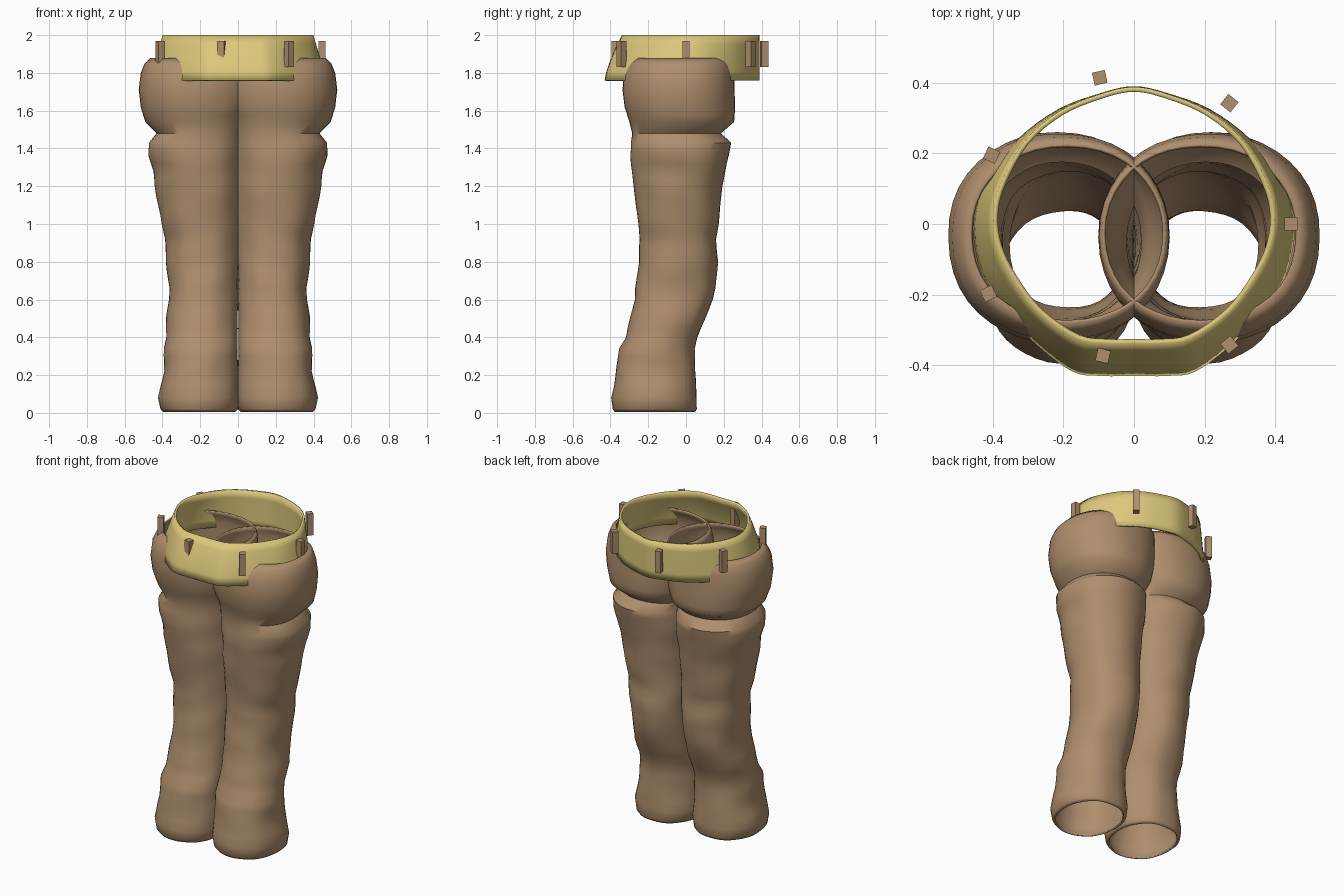
import bpy, math
from mathutils import Vector

if "Cube" in bpy.data.objects:
    bpy.data.objects.remove(bpy.data.objects["Cube"])


def material(name, color):
    m = bpy.data.materials.new(name)
    m.diffuse_color = (*color, 1)
    m.use_nodes = True
    m.node_tree.nodes["Principled BSDF"].inputs["Base Color"].default_value = m.diffuse_color
    return m


TAN = material("tan cloth", (0.43, 0.275, 0.155))
YELLOW = material("straw yellow", (0.72, 0.58, 0.20))


def make_object(name, verts, faces, mat, angle=50):
    me = bpy.data.meshes.new(name)
    me.from_pydata(verts, [], faces)
    me.materials.append(mat)
    ob = bpy.data.objects.new(name, me)
    bpy.context.collection.objects.link(ob)
    bpy.ops.object.select_all(action='DESELECT')
    ob.select_set(True)
    bpy.context.view_layer.objects.active = ob
    bpy.ops.object.shade_smooth_by_angle(angle=math.radians(angle))
    return ob


def tube_faces(rings, n, flip=False):
    out = []
    for r in range(rings - 1):
        for i in range(n):
            j = (i + 1) % n
            f = (r * n + i, r * n + j, (r + 1) * n + j, (r + 1) * n + i)
            out.append(f[::-1] if flip else f)
    return out


def thicken(ob, t):
    s = ob.modifiers.new("cloth thickness", 'SOLIDIFY')
    s.thickness = t
    s.offset = -1


# leg outline: height, inner x, outer x, front y, back y
LEG = [
    (0.005, 0.015, 0.395, -0.375, 0.05), (0.02, 0.0, 0.41, -0.385, 0.06),
    (0.08, -0.01, 0.422, -0.392, 0.06), (0.14, -0.005, 0.41, -0.38, 0.055),
    (0.22, 0.0, 0.392, -0.37, 0.05), (0.34, 0.0, 0.39, -0.355, 0.045),
    (0.40, 0.0, 0.378, -0.318, 0.06), (0.50, 0.0, 0.38, -0.295, 0.105),
    (0.60, 0.0, 0.366, -0.272, 0.14), (0.66, 0.0, 0.362, -0.27, 0.155),
    (0.80, -0.005, 0.38, -0.25, 0.168), (0.92, -0.01, 0.385, -0.245, 0.16),
    (1.00, -0.01, 0.405, -0.255, 0.17), (1.20, -0.02, 0.44, -0.28, 0.19),
    (1.28, -0.025, 0.45, -0.285, 0.21), (1.36, -0.03, 0.475, -0.295, 0.225),
    (1.43, -0.03, 0.475, -0.295, 0.235), (1.48, -0.03, 0.432, -0.285, 0.185),
    (1.54, -0.05, 0.49, -0.30, 0.255), (1.62, -0.08, 0.515, -0.325, 0.26),
    (1.71, -0.10, 0.527, -0.335, 0.258), (1.80, -0.10, 0.515, -0.328, 0.255),
    (1.85, -0.098, 0.495, -0.305, 0.245), (1.88, -0.09, 0.465, -0.28, 0.225),
]
N = 40


def leg_ring(row, side):
    z, x0, x1, y0, y1 = row
    cx, cy, a, b = (x0 + x1) / 2, (y0 + y1) / 2, (x1 - x0) / 2, (y1 - y0) / 2
    p = 2 / 2.15
    pts = []
    for i in range(N):
        t = 2 * math.pi * i / N
        c, s = math.cos(t), math.sin(t)
        # soft wrinkles, fading out in the hip bulge
        w = 1 + (0.014 if z < 1.45 else 0.004) * (
            math.sin(3 * t + 7 * z) * math.sin(23 * z) + 0.5 * math.sin(7 * t + 3 * z))
        x = cx + a * w * math.copysign(abs(c) ** p, c)
        y = cy + b * w * math.copysign(abs(s) ** p, s)
        pts.append((side * x, y, z))
    return pts


# two trouser legs, with extra rows between the outline rows
rows = []
for lo, hi in zip(LEG, LEG[1:]):
    steps = max(1, round((hi[0] - lo[0]) / 0.045))
    for k in range(steps):
        rows.append([u + (v - u) * k / steps for u, v in zip(lo, hi)])
rows.append(LEG[-1])
for name, side in (("left_leg", -1), ("right_leg", 1)):
    verts = [v for row in rows for v in leg_ring(row, side)]
    ob = make_object(name, verts, tube_faces(len(rows), N, side < 0), TAN)
    thicken(ob, 0.01)

# waistband: right-half outlines from the back to the front, top and bottom edge
TOP = [(0, .388), (.09, .37), (.21, .32), (.31, .235), (.375, .12), (.398, .03),
       (.388, -.06), (.345, -.15), (.27, -.25), (.16, -.325), (.07, -.338), (0, -.338)]
BOTTOM = [(0, .39), (.09, .372), (.215, .325), (.33, .24), (.42, .13), (.452, .03),
          (.45, -.07), (.41, -.19), (.31, -.31), (.18, -.415), (.09, -.43), (0, -.43)]


def closed_smooth(half, sub=4):
    pts = [Vector(p) for p in half]
    pts += [Vector((-p.x, p.y)) for p in pts[-2:0:-1]]
    n, out = len(pts), []
    for i in range(n):
        a, b, c, d = (pts[(i + k) % n] for k in (-1, 0, 1, 2))
        for k in range(sub):
            t = k / sub
            out.append(0.5 * (2 * b + (c - a) * t + (2 * a - 5 * b + 4 * c - d) * t * t
                              + (3 * b - a - 3 * c + d) * t ** 3))
    return out


top, bottom = closed_smooth(TOP), closed_smooth(BOTTOM)
verts, levels = [], 6
for k in range(levels):
    t = k / (levels - 1)
    blend = t ** 1.4
    for p, q in zip(bottom, top):
        v = p.lerp(q, blend)
        verts.append((v.x, v.y, 1.76 + 0.24 * t))
band = make_object("waistband", verts, tube_faces(levels, len(top), True), YELLOW)
thicken(band, 0.014)

# seven belt loops around the waistband
LOOPS = [(.445, 0), (.27, .342), (-.097, .414), (-.403, .195),
         (-.412, -.197), (-.088, -.373), (.27, -.342)]
for i, (x, y) in enumerate(LOOPS):
    bpy.ops.mesh.primitive_cube_add(size=1, location=(x, y, 1.90),
                                    rotation=(0, 0, 2 * math.pi * i / 7))
    loop = bpy.context.object
    loop.name = f"belt_loop_{i + 1}"
    loop.scale = (0.037, 0.037, 0.14)
    loop.data.materials.append(TAN)
